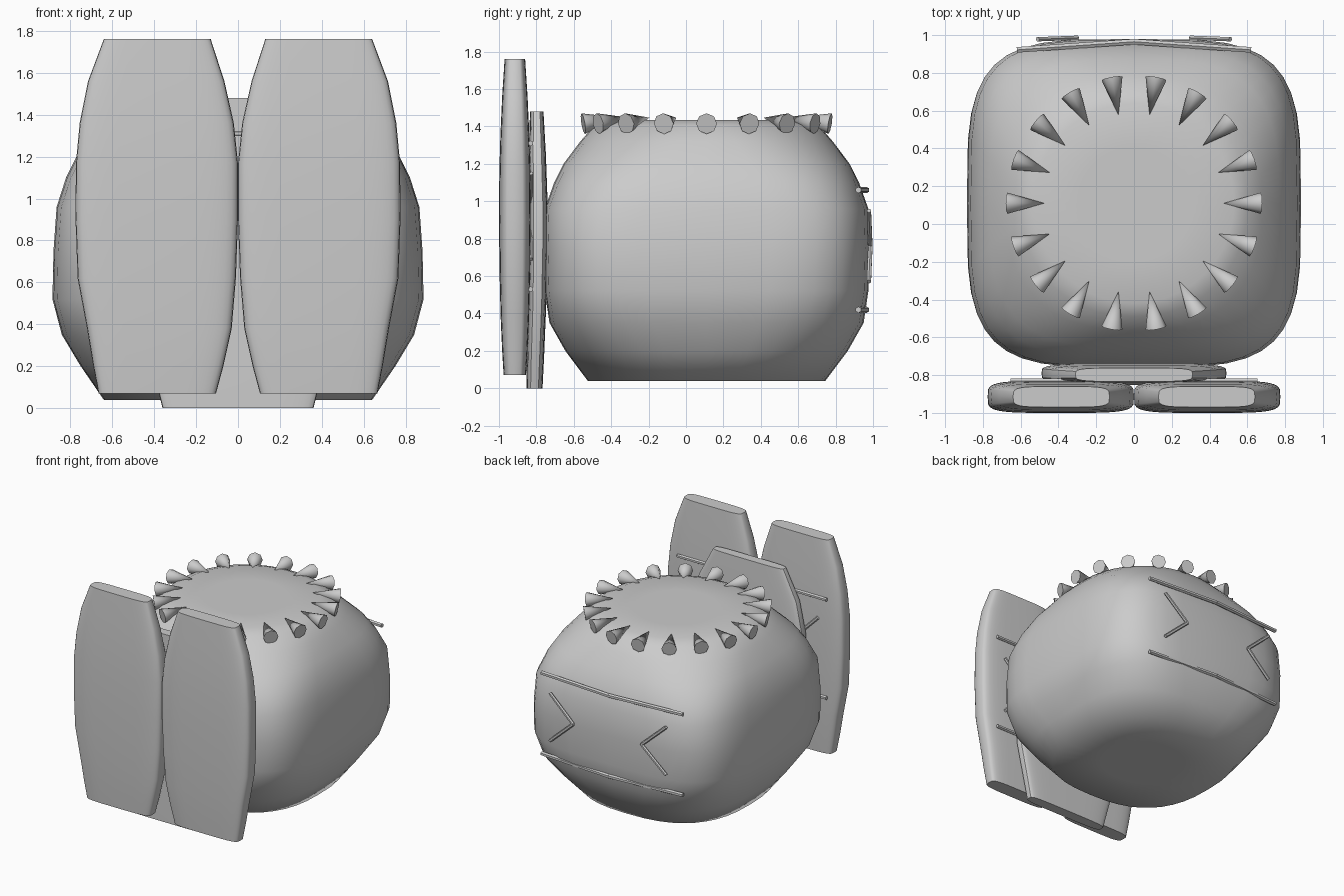
import bpy, bmesh, math
from mathutils import Vector

if "Cube" in bpy.data.objects:
    bpy.data.objects.remove(bpy.data.objects["Cube"])

def finish(name, bm, angle=None):
    bmesh.ops.recalc_face_normals(bm, faces=bm.faces)
    me = bpy.data.meshes.new(name)
    bm.to_mesh(me)
    bm.free()
    ob = bpy.data.objects.new(name, me)
    bpy.context.collection.objects.link(ob)
    bpy.ops.object.select_all(action='DESELECT')
    ob.select_set(True)
    bpy.context.view_layer.objects.active = ob
    if angle is None:
        bpy.ops.object.shade_smooth()
    else:
        bpy.ops.object.shade_smooth_by_angle(angle=math.radians(angle))
    return ob

def loft(name, rings, segs, angle=None):
    """Stack superellipse rings (z, cx, cy, half_x, half_y, exponent) and cap both ends."""
    bm = bmesh.new()
    loops = []
    for z, cx, cy, hx, hy, n in rings:
        loop = []
        for i in range(segs):
            a = 2 * math.pi * i / segs
            c, s = math.cos(a), math.sin(a)
            loop.append(bm.verts.new((
                cx + hx * math.copysign(abs(c) ** (2 / n), c),
                cy + hy * math.copysign(abs(s) ** (2 / n), s), z)))
        loops.append(loop)
    for a, b in zip(loops, loops[1:]):
        for i in range(segs):
            j = (i + 1) % segs
            bm.faces.new((a[i], a[j], b[j], b[i]))
    bm.faces.new(loops[0][::-1])
    bm.faces.new(loops[-1])
    return finish(name, bm, angle)

def rod_between(bm, p, q, r):
    """Six-sided rod between two points."""
    p, q = Vector(p), Vector(q)
    d = q - p
    mat = d.to_track_quat('Z', 'Y').to_matrix().to_4x4()
    mat.translation = (p + q) / 2
    bmesh.ops.create_cone(bm, cap_ends=True, segments=6, radius1=r, radius2=r,
                          depth=d.length, matrix=mat)

# Rounded, slightly boxy pot body
CY = 0.11
profile = [(0.04, 0.30, 0.30, 2.3), (0.04, 0.64, 0.635, 2.6), (0.20, 0.75, 0.755, 3.0),
           (0.35, 0.84, 0.84, 3.5), (0.52, 0.885, 0.865, 3.9), (0.75, 0.88, 0.87, 4.0),
           (0.96, 0.865, 0.865, 3.9), (1.10, 0.82, 0.815, 3.5), (1.20, 0.77, 0.765, 3.1),
           (1.32, 0.68, 0.675, 2.5), (1.405, 0.60, 0.60, 2.15), (1.435, 0.53, 0.53, 2.0),
           (1.435, 0.30, 0.30, 2.0)]
loft("body", [(z, 0, CY, hx, hy, n) for z, hx, hy, n in profile], 40)

# Ring of small cones pointing inward around the top
bm = bmesh.new()
for i in range(18):
    a = math.radians(20 * i)
    out = Vector((math.cos(a), math.sin(a), 0))
    base = Vector((0, CY, 1.415)) + out * 0.67
    tip = Vector((0, CY, 1.447)) + out * 0.475
    d = tip - base
    mat = d.to_track_quat('Z', 'Y').to_matrix().to_4x4()
    mat.translation = (base + tip) / 2
    bmesh.ops.create_cone(bm, cap_ends=True, segments=8, radius1=0.056, radius2=0,
                          depth=d.length, matrix=mat)
finish("top_cones", bm, 50)

# Two tall pillow-shaped front plates: z, inner x, outer x, half depth
plate = [(0.07, 0.105, 0.665, 0.06), (0.20, 0.07, 0.69, 0.068), (0.38, 0.03, 0.72, 0.076),
         (0.62, 0.01, 0.765, 0.082), (0.90, 0.0, 0.775, 0.085), (1.17, 0.0, 0.773, 0.083),
         (1.36, 0.02, 0.755, 0.077), (1.56, 0.065, 0.715, 0.068), (1.76, 0.13, 0.64, 0.055)]
for side, label in ((-1, "left"), (1, "right")):
    loft("front_plate_" + label,
         [(z, side * (a + b) / 2, -0.915, (b - a) / 2, h, 4.5) for z, a, b, h in plate], 32, 40)

# Single shorter plate between the front plates and the body
middle = [(0.0, 0.36, 0.043, -0.81), (0.16, 0.40, 0.046, -0.805), (0.45, 0.475, 0.048, -0.795),
          (0.75, 0.49, 0.05, -0.79), (1.0, 0.488, 0.05, -0.79), (1.25, 0.43, 0.046, -0.795),
          (1.48, 0.31, 0.036, -0.798)]
loft("middle_plate", [(z, 0, cy, hx, hy, 4.5) for z, hx, hy, cy in middle], 32, 40)

# Thin trim: two cross bars and a pair of chevrons on the back of the body
bm = bmesh.new()
for s in (-1, 1):
    for z in (1.06, 0.42):
        rod_between(bm, (s * 0.62, 0.922, z), (0, 0.965, z), 0.017)
    for dz in (-0.19, 0.19):
        rod_between(bm, (s * 0.51, 0.978, 0.76 + dz), (s * 0.30, 0.986, 0.76), 0.013)
finish("back_trim", bm, 30)

# The same trim on the rear faces of the front plates
bm = bmesh.new()
for z in (1.31, 0.53):
    rod_between(bm, (-0.655, -0.83, z), (0.655, -0.83, z), 0.015)
for s in (-1, 1):
    for dz in (-0.23, 0.23):
        rod_between(bm, (s * 0.58, -0.828, 0.92 + dz), (s * 0.35, -0.828, 0.92), 0.013)
finish("plate_trim", bm, 30)
